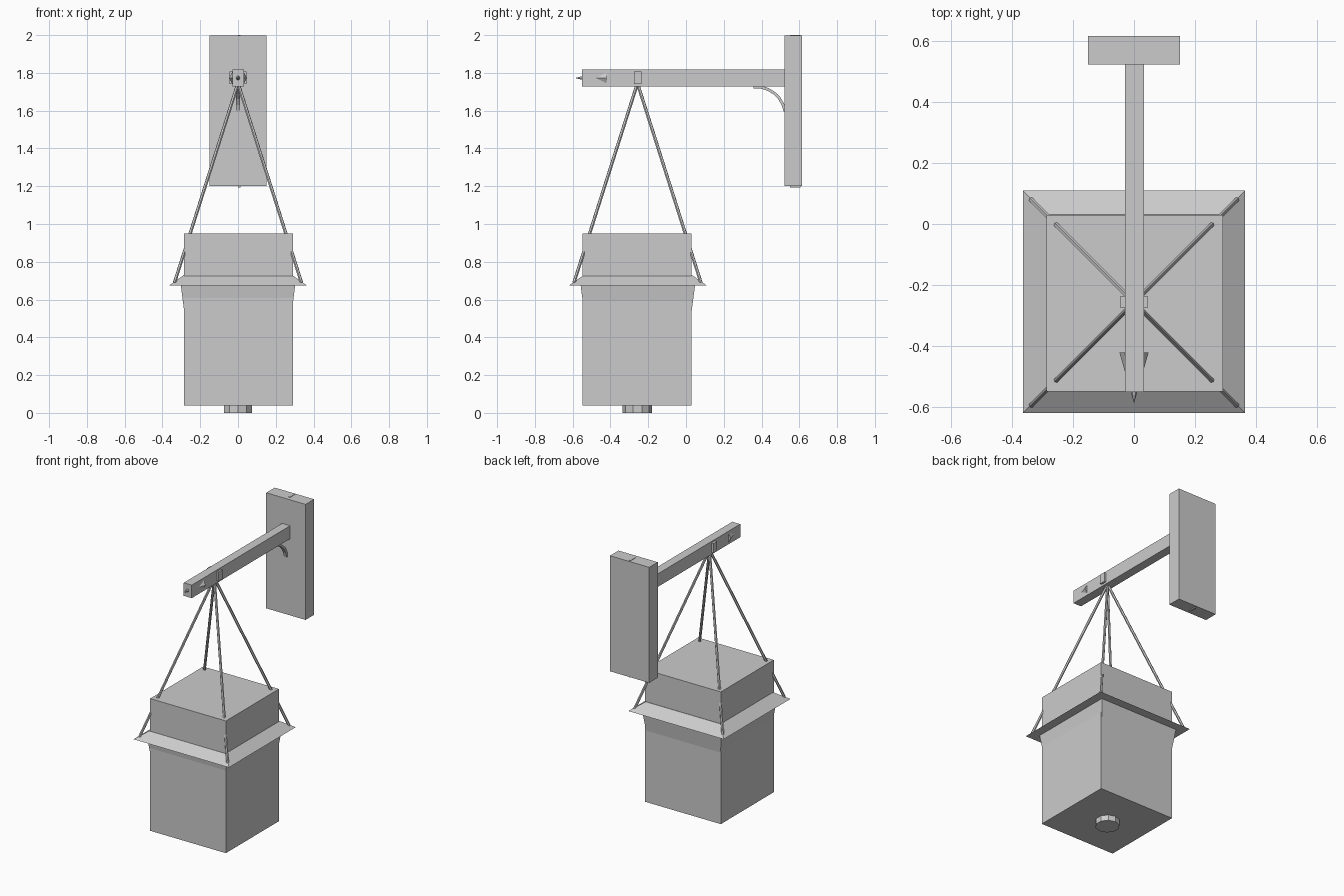
import bpy, bmesh, math
from mathutils import Vector

if "Cube" in bpy.data.objects:
    bpy.data.objects.remove(bpy.data.objects["Cube"])


def make(name, bm):
    bmesh.ops.recalc_face_normals(bm, faces=bm.faces)
    me = bpy.data.meshes.new(name)
    bm.to_mesh(me)
    bm.free()
    ob = bpy.data.objects.new(name, me)
    bpy.context.collection.objects.link(ob)
    return ob


def loft(name, rings):
    """Closed skin through a list of rings with equal point counts."""
    bm = bmesh.new()
    rows = [[bm.verts.new(p) for p in r] for r in rings]
    n = len(rows[0])
    for a, b in zip(rows, rows[1:]):
        for i in range(n):
            j = (i + 1) % n
            bm.faces.new((a[i], a[j], b[j], b[i]))
    bm.faces.new(rows[0])
    bm.faces.new(rows[-1])
    return make(name, bm)


def rect(x0, x1, y0, y1, z):
    return [(x0, y0, z), (x1, y0, z), (x1, y1, z), (x0, y1, z)]


def box(name, x0, x1, y0, y1, z0, z1):
    return loft(name, [rect(x0, x1, y0, y1, z0), rect(x0, x1, y0, y1, z1)])


def square(half, z, cy=-0.255):
    return rect(-half, half, cy - half, cy + half, z)


def cone(name, a, b, r1, r2, sides):
    a, b = Vector(a), Vector(b)
    bm = bmesh.new()
    bmesh.ops.create_cone(bm, cap_ends=True, segments=sides, radius1=r1,
                          radius2=r2, depth=(b - a).length)
    rot = (b - a).to_track_quat('Z', 'Y').to_matrix()
    for v in bm.verts:
        v.co = rot @ v.co + (a + b) / 2
    return make(name, bm)


# Wall plate with its thin inset strip
box("wall_plate", -0.15, 0.15, 0.522, 0.615, 1.2, 1.997)
box("plate_strip", 0.0, 0.012, 0.55, 0.605, 1.193, 2.0)

# Arm and the block the ropes hang from
box("arm", -0.029, 0.032, -0.55, 0.53, 1.728, 1.818)
box("hanging_block", -0.045, 0.045, -0.275, -0.235, 1.742, 1.808)

# Six-sided point running through the end of the arm
loft("arm_point", [
    [(r * math.cos(math.pi * k / 3), y, 1.773 + r * math.sin(math.pi * k / 3))
     for k in range(6)] for y, r in ((-0.42, 0.048), (-0.586, 0.0005))])

# Curved brace below the arm
rings = []
for i in range(7):
    t = math.radians(95 - 85 * i / 6)
    rings.append([(x, 0.37 + r * math.sin(math.pi / 2 - t), 1.57 + r * math.sin(t))
                  for x, r in ((-0.011, 0.149), (0.011, 0.149),
                               (0.011, 0.164), (-0.011, 0.164))])
loft("arm_brace", rings)

# Lantern body, skirt and tapered collar under the skirt
box("lantern_body", -0.286, 0.292, -0.549, 0.029, 0.038, 0.95)
loft("skirt", [square(0.364, 0.675), square(0.286, 0.73)])
loft("collar", [square(0.280, 0.5), square(0.303, 0.677)])

# Foot knob
cone("foot_knob", (0, -0.258, 0), (0, -0.258, 0.045), 0.077, 0.077, 10)

# Four ropes from the arm through the body to the skirt corners
for sx in (-1, 1):
    for sy in (-1, 1):
        cone("rope", (0, -0.257, 1.745),
             (sx * 0.336, -0.257 + sy * 0.336, 0.69), 0.009, 0.009, 6)
